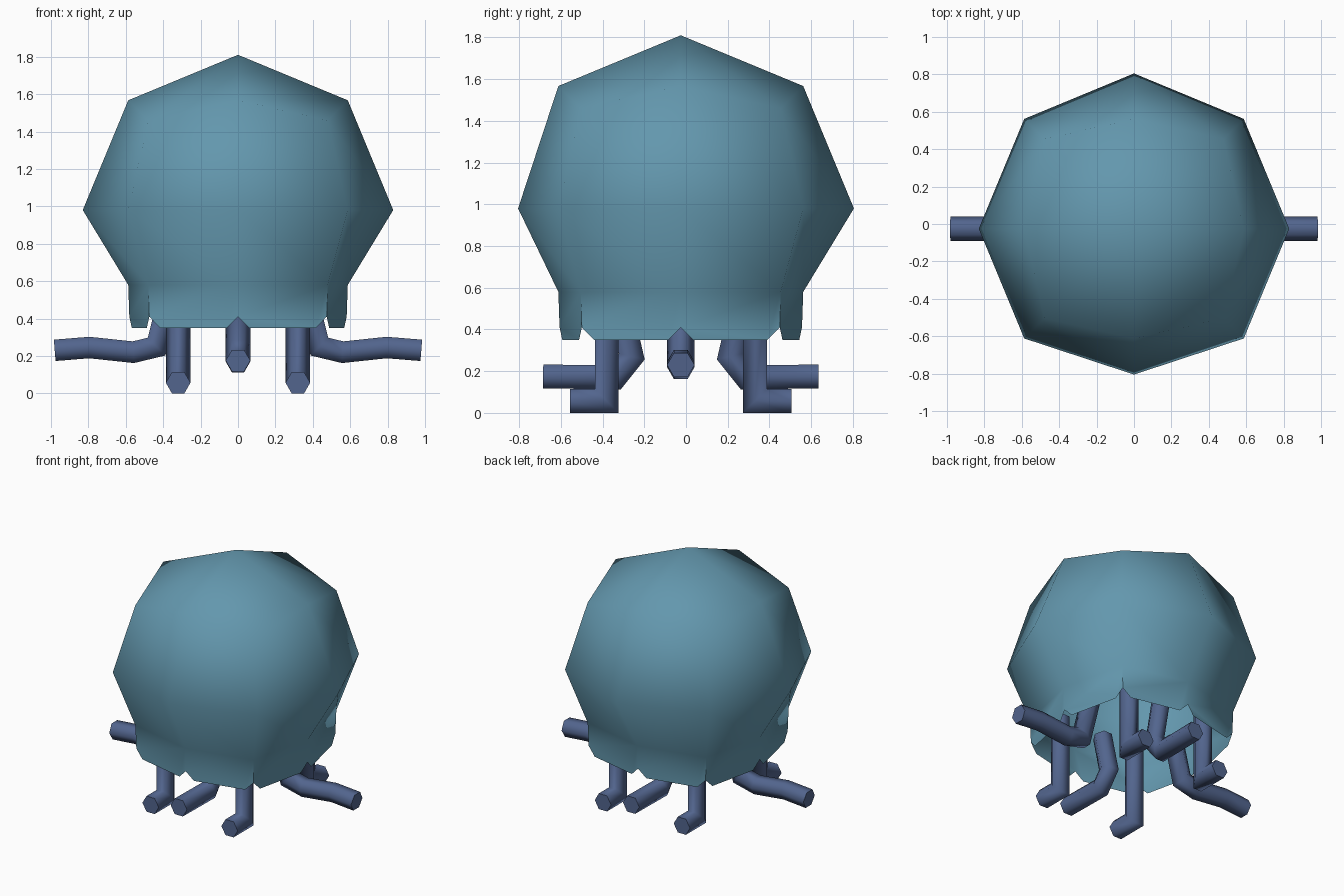
import bpy, bmesh, math
from mathutils import Vector

if "Cube" in bpy.data.objects:
    bpy.data.objects.remove(bpy.data.objects["Cube"])

CY = -0.025          # body axis position in y
MID = 0.98           # height of the widest ring
R = 0.83             # dome radius
RIM, HEM, NOTCH = 0.58, 0.35, 0.41


def material(name, color):
    m = bpy.data.materials.new(name)
    m.diffuse_color = (*color, 1)
    m.use_nodes = True
    m.node_tree.nodes["Principled BSDF"].inputs["Base Color"].default_value = m.diffuse_color
    return m


teal = material("teal", (0.125, 0.31, 0.42))
indigo = material("indigo", (0.085, 0.13, 0.27))


def finish(bm, name, mat, angle):
    bmesh.ops.recalc_face_normals(bm, faces=bm.faces)
    mesh = bpy.data.meshes.new(name)
    bm.to_mesh(mesh)
    bm.free()
    mesh.materials.append(mat)
    ob = bpy.data.objects.new(name, mesh)
    bpy.context.collection.objects.link(ob)
    bpy.ops.object.select_all(action='DESELECT')
    ob.select_set(True)
    bpy.context.view_layer.objects.active = ob
    bpy.ops.object.shade_smooth_by_angle(angle=math.radians(angle))
    return ob


# Bell: a rounded cube, open below, with a notched skirt
bm = bmesh.new()
bmesh.ops.create_cube(bm, size=2)
bmesh.ops.subdivide_edges(bm, edges=bm.edges[:], cuts=1, use_grid_fill=True)
for v in bm.verts:
    v.co = v.co.normalized() * R
bottom = min(bm.verts, key=lambda v: v.co.z)
bmesh.ops.delete(bm, geom=[bottom], context='VERTS')
for v in bm.verts:
    if v.co.z < -0.3:
        v.co.z = RIM - MID
    if v.co.y < -0.8:
        v.co.y = -0.78
    v.co += Vector((0, CY, MID))

# Skirt panels hang from the rim; the notches sit at the panel joints
rim = sorted((v for v in bm.verts if v.co.z < RIM + 0.01),
             key=lambda v: math.atan2(v.co.y - CY, v.co.x))


def at_height(co, z):
    return Vector((co.x * 0.99, CY + (co.y - CY) * 0.99, z))


peaks = [bm.verts.new(at_height(v.co, NOTCH)) for v in rim]
for i in range(len(rim)):
    j = (i + 1) % len(rim)
    a, b = at_height(rim[i].co, HEM), at_height(rim[j].co, HEM)
    step = (b - a).normalized() * 0.06
    low_a, low_b = bm.verts.new(a + step), bm.verts.new(b - step)
    bm.faces.new((rim[i], peaks[i], low_a, low_b, peaks[j], rim[j]))
finish(bm, "bell", teal, 62)


# Tentacles: a hexagonal tube swept along a bent path of (reach, height) points
def tentacle(name, origin, direction, path, r=0.066):
    out = Vector((*direction, 0))
    up = Vector((0, 0, 1))
    side = up.cross(out)
    pts = [Vector(p) for p in path]
    bm = bmesh.new()
    rings = []
    for i, p in enumerate(pts):
        d0 = (p - pts[i - 1]).normalized() if i else None
        d1 = (pts[i + 1] - p).normalized() if i < len(pts) - 1 else d0
        d0 = d0 or d1
        t = (d0 + d1).normalized()
        n = Vector((-t.y, t.x)) / t.dot(d0)      # mitred normal
        centre = Vector(origin) + out * p.x + up * p.y
        normal = out * n.x + up * n.y
        rings.append([bm.verts.new(centre + r * (side * math.cos(k * math.pi / 3)
                                                 + normal * math.sin(k * math.pi / 3)))
                      for k in range(6)])
    for a, b in zip(rings, rings[1:]):
        for k in range(6):
            bm.faces.new((a[k], a[(k + 1) % 6], b[(k + 1) % 6], b[k]))
    bm.faces.new(rings[0])
    bm.faces.new(rings[-1])
    finish(bm, name, indigo, 65)


LEG = [(0.355, 0.60), (0.355, 0.057), (0.53, 0.057)]
SHORT = [(0.30, 0.55), (0.235, 0.27), (0.315, 0.17), (0.66, 0.175)]
LONG = [(0.36, 0.55), (0.435, 0.25), (0.56, 0.22), (0.795, 0.245), (0.98, 0.23)]

for s, fb in ((-1, "front"), (1, "back")):
    for x, lr in ((-0.32, "left"), (0.32, "right")):
        tentacle(f"{fb}_{lr}_leg", (x, CY, 0), (0, s), LEG)
    tentacle(f"{fb}_tentacle", (0, CY, 0), (0, s), SHORT)
for s, lr in ((-1, "left"), (1, "right")):
    tentacle(f"{lr}_tentacle", (0, CY, 0), (s, 0), LONG)
